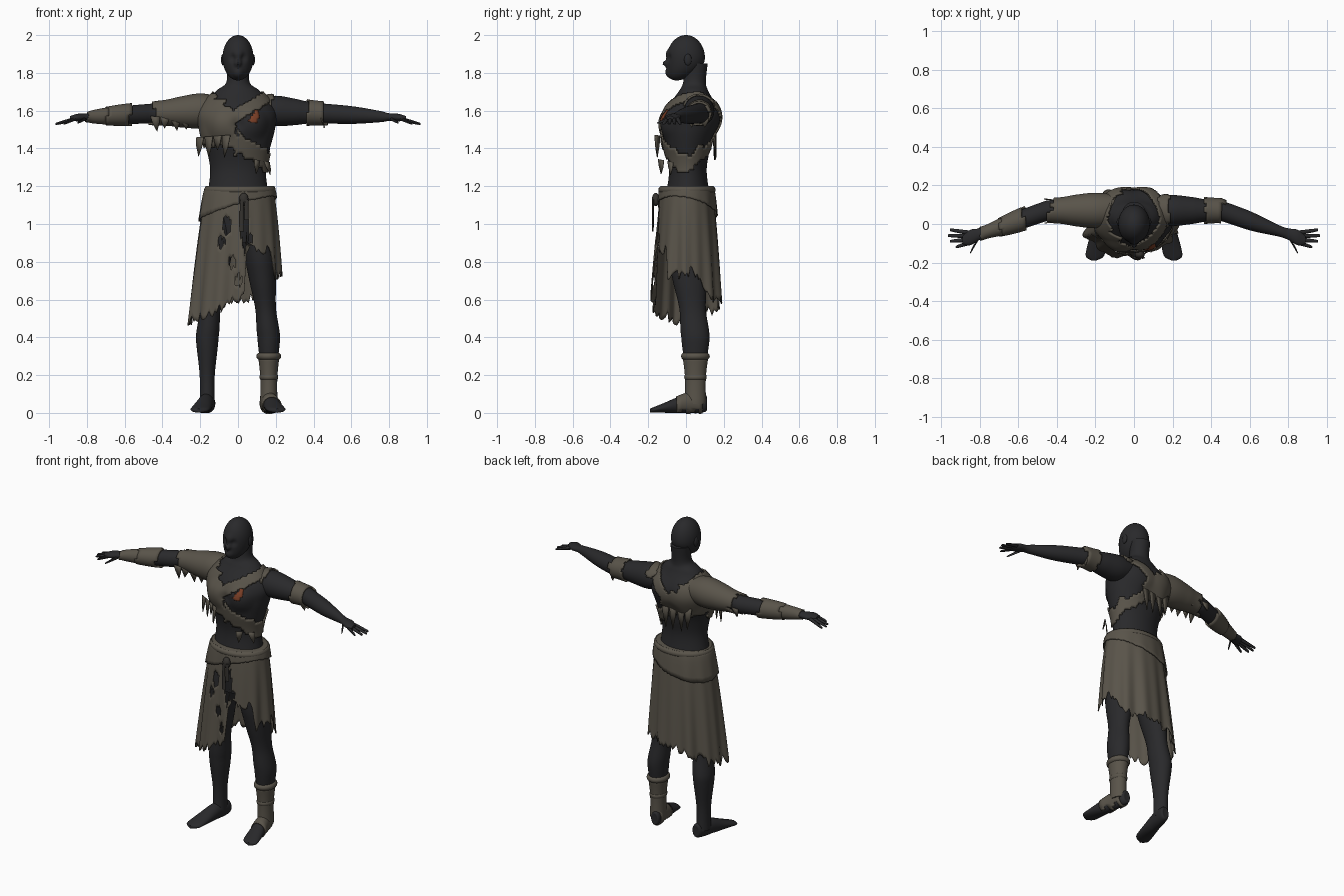
import bpy, bmesh, random
from math import sin, cos, pi, radians, degrees
from mathutils import Vector, noise

random.seed(4)
if "Cube" in bpy.data.objects:
    bpy.data.objects.remove(bpy.data.objects["Cube"])


def material(name, *rgb):
    mat = bpy.data.materials.new(name)
    mat.use_nodes = True
    mat.diffuse_color = (*rgb, 1)
    shader = mat.node_tree.nodes["Principled BSDF"]
    shader.inputs["Base Color"].default_value = (*rgb, 1)
    shader.inputs["Roughness"].default_value = .9
    return mat


SKIN = material("charcoal skin", .022, .022, .024)
CLOTH = material("worn cloth", .1, .088, .068)
LEATHER = material("dark leather", .035, .032, .028)
RED = material("rust red", .2, .05, .02)


def finish(name, bm, mat, thickness=0):
    mesh = bpy.data.meshes.new(name)
    bm.to_mesh(mesh)
    bm.free()
    mesh.materials.append(mat)
    mesh.shade_smooth()
    mesh.set_sharp_from_angle(angle=radians(40))
    obj = bpy.data.objects.new(name, mesh)
    bpy.context.collection.objects.link(obj)
    if thickness:
        solid = obj.modifiers.new("thickness", "SOLIDIFY")
        solid.thickness = thickness
        solid.offset = -1
    return obj


def smooth_rows(rows, steps):
    """Smooth interpolation through the given cross-sections."""
    last = len(rows) - 1
    for i in range(last):
        before, start, end, after = (Vector(rows[max(0, min(last, i + k))]) for k in (-1, 0, 1, 2))
        for s in range(steps):
            t = s / steps
            bend = 2 * before - 5 * start + 4 * end - after
            cubic = 3 * (start - end) + after - before
            yield start + t / 2 * (end - before + t * (bend + t * cubic))
    yield Vector(rows[last])


def loft(name, rows, centre, axis="z", mat=SKIN, steps=5, segments=24, side=1, bumps=()):
    """Elliptical rings along an axis: rows of position and two radii, centred by a rule."""
    bm = bmesh.new()
    rings = []
    for t, wide, deep in smooth_rows(rows, steps):
        ring = []
        for k in range(segments):
            angle = 2 * pi * k / segments
            u = centre(t)[0] + wide * cos(angle)
            v = centre(t)[1] + deep * sin(angle)
            x, y, z = {"x": (t, u, v), "y": (u, t, v), "z": (u, v, t)}[axis]
            ring.append(bm.verts.new((x * side, y, z)))
        rings.append(ring)
    for low, high in zip(rings, rings[1:]):
        for k in range(segments):
            bm.faces.new((low[k - 1], low[k], high[k], high[k - 1]))
    bm.faces.new(rings[0])
    bm.faces.new(rings[-1])
    bmesh.ops.recalc_face_normals(bm, faces=bm.faces)
    # muscle and face forms, the same on both sides
    for x, y, z, radius, amount in bumps:
        bm.normal_update()
        for vert in bm.verts:
            offset = Vector((abs(vert.co.x) - x, vert.co.y - y, vert.co.z - z))
            reach = max(0, 1 - (offset.length / radius) ** 2)
            vert.co += vert.normal * amount * reach ** 2
    return finish(name, bm, mat)


def ball(name, place, size, lean=0, **options):
    """Egg shape whose lower part leans toward the front."""
    x, y, z = place
    turns = [pi * (k + .1) / 32.2 for k in range(33)]
    rows = [(z - size[2] * cos(a), size[0] * sin(a), size[1] * sin(a)) for a in turns]
    return loft(name, rows, lambda t: (x, y - lean * max(0, (z - t) / size[2]) ** 2), steps=1, **options)


def band(name, place, wide, deep, half):
    """Rolled cloth ring."""
    x, y, z = place
    rows = [(z + half * cos(pi * k / 6), wide - half * (1 - sin(pi * k / 6)), deep - half * (1 - sin(pi * k / 6)))
            for k in range(7)]
    return loft(name, rows, lambda t: (x, y), mat=CLOTH, segments=48, steps=1)


def shell(source, name, rule, gap=.012, mat=CLOTH, rough=.02):
    """Cloth lying on a body part wherever the rule holds, with a ragged edge."""
    bm = bmesh.new()
    bm.from_mesh(source.data)
    bm.normal_update()
    outside = []
    for face in bm.faces:
        middle = face.calc_center_median()
        ragged = noise.noise(middle * 30) * rough
        if not rule(middle.x + ragged, middle.y, middle.z + ragged):
            outside.append(face)
    for vert, normal in [(v, v.normal.copy()) for v in bm.verts]:
        vert.co += normal * gap
    bmesh.ops.delete(bm, geom=outside, context="FACES")
    return finish(name, bm, mat, gap * .9)


def near(x, z, start, end):
    """Distance to a straight strap line, seen from the front."""
    point, start, end = Vector((x, z)), Vector(start), Vector(end)
    line = end - start
    along = max(0, min(1, (point - start).dot(line) / line.length_squared))
    return (point - start - line * along).length


# torso and neck, with chest, spine groove and shoulder blades
torso = loft("torso", [(.9, .1, .1), (1.1, .16, .12), (1.3, .148, .1), (1.5, .195, .145), (1.6, .2, .14),
                       (1.7, .12, .08), (1.75, .062, .06), (1.85, .06, .06)],
             lambda z: (0, .01 + max(0, z - 1.4) * .1), steps=14, segments=110,
             bumps=[(.09, -.12, 1.53, .1, .02), (0, -.13, 1.53, .05, -.01),
                    (.09, .14, 1.57, .12, .015), (0, .15, 1.45, .1, -.015)])

# head: eye sockets, nose, brow, chin
ball("head", (0, 0, 1.88), (.082, .1, .12), lean=.05, segments=64,
     bumps=[(.03, -.09, 1.88, .03, -.012), (0, -.1, 1.85, .025, .025), (0, -.1, 1.9, .04, .008),
            (0, -.1, 1.8, .04, .012)])

ARM = [(.1, .07, .06), (.2, .08, .08), (.3, .07, .07), (.4, .055, .055), (.6, .05, .047), (.75, .03, .03),
       (.8, .03, .02), (.85, .04, .02), (.89, .02, .01)]
LEG = [(.05, .04, .05), (.2, .04, .05), (.4, .06, .075), (.55, .055, .07), (.7, .07, .09), (.9, .085, .11),
       (1.05, .07, .1)]
FOOT = [(.11, .01, .02), (.1, .03, .045), (0, .04, .05), (-.12, .05, .025), (-.17, .045, .015), (-.19, .01, .01)]


def arm_centre(x):
    return .07 - .35 * max(0, x - .45), 1.61 - .055 * x


def leg_centre(z):
    above_calf = max(0, z - .4)
    return .163 - .11 * above_calf, .05 - .1 * min(.4, above_calf)


def foot_centre(y):
    return .17 - .2 * y, .05 + .2 * min(0, y)


def digit(name, root, tip, side):
    """Tapering finger between two points."""
    root, tip = Vector(root), Vector(tip)

    def centre(x):
        return root.lerp(tip, (x - root.x) / (tip.x - root.x)).yz
    rows = [(root.x, .012, .011), (tip.x - .01, .008, .007), (tip.x, .003, .003)]
    loft(name, rows, centre, "x", segments=10, side=side)


arms, legs, feet = {}, {}, {}
for side, word in ((1, "left"), (-1, "right")):
    arms[side] = loft(word + "_arm", ARM, arm_centre, "x", side=side, steps=10, segments=40)
    legs[side] = loft(word + "_leg", LEG, leg_centre, side=side, steps=8, segments=40)
    feet[side] = loft(word + "_foot", FOOT, foot_centre, "y", side=side, segments=32)
    for n in range(4):
        digit(f"{word}_finger_{n}", (.86, -.045 - .018 * n, 1.558),
              (.965 - .01 * (n - 1) ** 2, -.03 - .03 * n, 1.53), side)
    digit(word + "_thumb", (.8, -.06, 1.562), (.85, -.15, 1.535), side)
    ball(word + "_ear", (.08, .01, 1.87), (.01, .02, .03), side=side)


# torn wrap over the chest, back and shoulder
def wrap(x, y, z):
    if y < .04:
        panel = x < -.02 and 1.42 < z < min(1.7, 1.58 - x * .75)
        upper = near(x, z, (-.06, 1.54), (.17, 1.68)) < .03
        lower = near(x, z, (-.1, 1.5), (.16, 1.32)) < .045
    else:
        panel = x < .06 and 1.45 < z < min(1.7, 1.56 + abs(x))
        upper = near(x, z, (0, 1.53), (.15, 1.68)) < .03
        lower = near(x, z, (-.1, 1.54), (.17, 1.35)) < .035
    return panel or upper or lower


shell(torso, "chest_wrap", wrap)
shell(torso, "chest_mark", lambda x, y, z: y < 0 and near(x, z, (.09, 1.55), (.09, 1.59)) < .016, .004, RED, .035)
shell(arms[1], "shoulder_strap", lambda x, y, z: .13 < x < .185 and z > 1.63)
shell(arms[1], "left_arm_band", lambda x, y, z: .37 < x < .46)
shell(arms[-1], "torn_sleeve", lambda x, y, z: -.46 + y * .4 < x < -.08, rough=.05)
shell(arms[-1], "forearm_wrap", lambda x, y, z: -.69 < x < -.57)
shell(arms[-1], "wrist_wrap", lambda x, y, z: -.8 < x < -.69, gap=.008)

# wrapped left shin and foot
shell(legs[1], "shin_wrap", lambda x, y, z: z < .3, gap=.006, rough=0)
shell(feet[1], "foot_wrap", lambda x, y, z: -.06 < y < .09 and z > .01, gap=.006, rough=.03)
band("upper_shin_band", (.163, .05, .3), .066, .076, .02)
band("lower_shin_band", (.163, .05, .19), .05, .06, .02)


def skirt(name, hem, jag, out=0, holes=(), columns=120, rows=28):
    """Hanging cloth; the hem rule takes the angle from the front toward the left."""
    bm = bmesh.new()
    grid = []
    for c in range(columns):
        angle = 2 * pi * c / columns
        low = hem(angle) + random.uniform(-jag, jag)
        line = []
        for r in range(rows + 1):
            drop = (1.2 - low) * r / rows
            fold = out + .012 * drop * (sin(angle * 9) + sin(angle * 14))
            radius = .17 + .1 * drop ** .65
            line.append(bm.verts.new((.01 - .03 * drop + (radius + fold) * sin(angle),
                                      .005 - (radius * .76 + fold) * cos(angle), 1.2 - drop)))
        grid.append(line)
    for left, right in zip(grid, grid[1:] + grid[:1]):
        for r in range(rows):
            face = bm.faces.new((left[r], left[r + 1], right[r + 1], right[r]))
            middle = face.calc_center_median()
            ragged = 1 + noise.noise(middle * 40) * .4
            for x, z, half in holes:
                if middle.y < 0 and ((middle.x - x) / .02) ** 2 + ((middle.z - z) / half) ** 2 < ragged:
                    bm.faces.remove(face)
                    break
    bmesh.ops.recalc_face_normals(bm, faces=bm.faces)
    return finish(name, bm, CLOTH, .006)


# hem corners: angle in degrees and height
HEM = [(0, .6), (9, .65), (11, .87), (50, .86), (55, .72), (100, .75), (130, .62), (200, .58), (260, .48),
       (300, .5), (340, .55), (360, .6)]


def torn_hem(angle):
    turn = degrees(angle)
    for (start, low), (end, high) in zip(HEM, HEM[1:]):
        if start <= turn <= end:
            return low + (high - low) * (turn - start) / (end - start)


skirt("skirt", torn_hem, .03,
      holes=[(.035, .98, .1), (-.06, 1, .05), (-.09, .9, .03), (-.03, .8, .03), (0, .7, .03), (.06, .92, .03)])
skirt("waist_flap", lambda a: 1.08 + .06 * sin(a) + .03 * cos(a), .003, out=.012, rows=6)

# belt roll, knot and hanging straps
band("belt_roll", (.01, .005, 1.18), .19, .152, .02)
ball("belt_knot", (.03, -.16, 1.13), (.025, .02, .035), mat=LEATHER)
for name, x, low in (("long_strap", .02, .96), ("short_strap", .045, 1.02)):
    loft(name, [(low, .012, .004), (1.13, .01, .006)], lambda z: (x, -.175), mat=LEATHER, segments=8)

# loose rags in rows: first and last place, count, drop
RAGS = [((-.2, -.06, 1.43), (-.06, -.15, 1.44), 4, .09), ((.1, -.13, 1.31), (.15, -.08, 1.3), 2, .06),
        ((-.12, .15, 1.47), (.04, .16, 1.47), 4, .12), ((-.44, .01, 1.54), (-.28, .02, 1.53), 4, .07),
        ((-.44, .13, 1.55), (-.36, .12, 1.55), 2, .06), ((.44, .03, 1.53), (.45, .1, 1.53), 2, .05)]
bm = bmesh.new()
for first, last, count, drop in RAGS:
    first, last = Vector(first), Vector(last)
    half = (last - first) / count * .6
    for n in range(count):
        top = first.lerp(last, n / (count - 1)) + Vector((0, 0, .03))
        fall = Vector((random.uniform(-.02, .02), 0, -drop * random.uniform(.8, 1.4)))
        corners = (top - half, top + half, top + half * .7 + fall * .5, top + fall, top - half * .8 + fall * .4)
        bm.faces.new([bm.verts.new(corner) for corner in corners])
finish("loose_rags", bm, CLOTH, .005)
